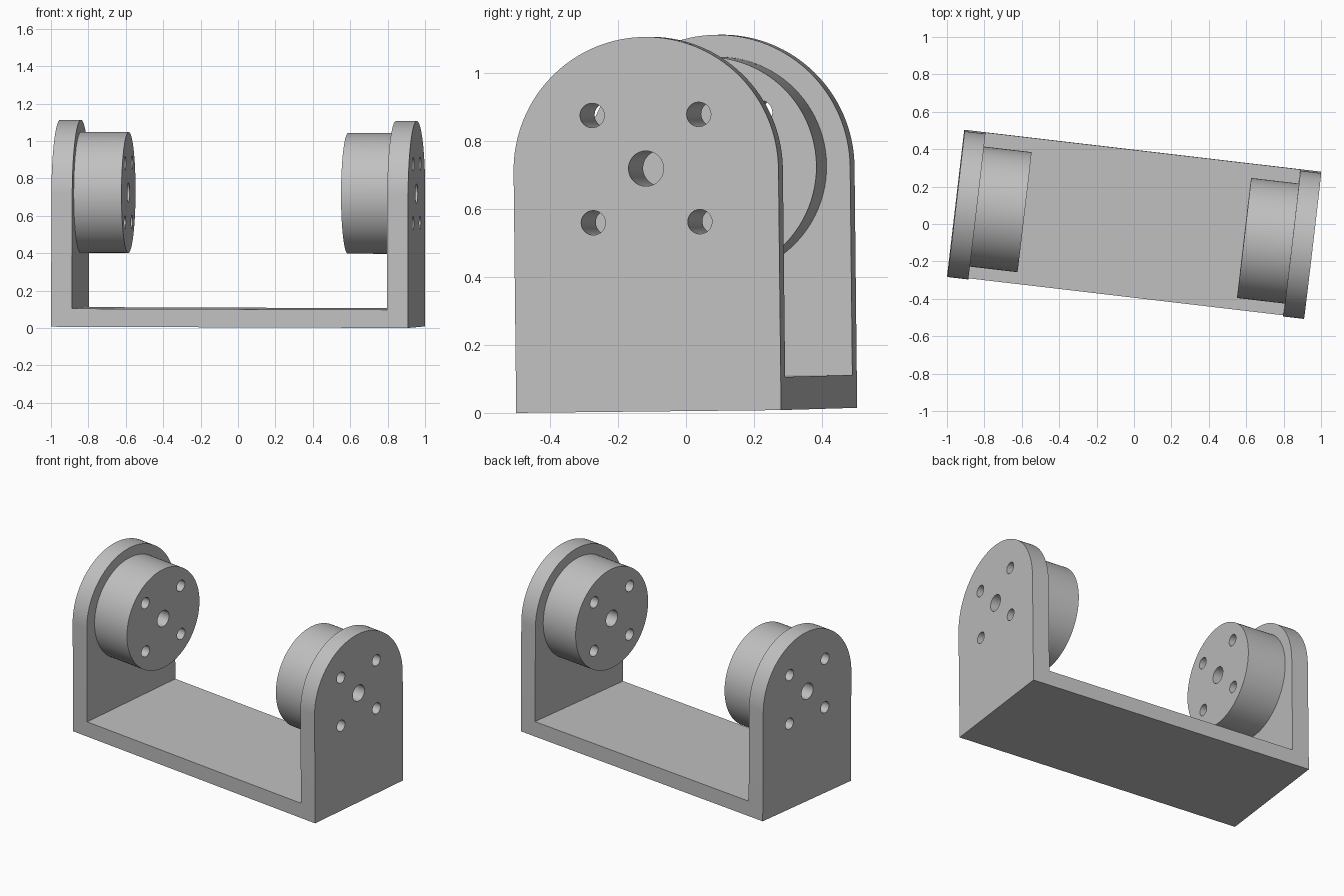
import bpy, bmesh
from math import pi, cos, sin, radians
from mathutils import Matrix, Vector

HALF_LENGTH, HALF_WIDTH = 0.96, 0.3925
WALL, FLOOR = 0.112, 0.097
ARCH_Z, HUB_Z = 0.71, 0.715
HUB_RADIUS, HUB_DEPTH = 0.323, 0.257
BOLT_OFFSET, BOLT_RADIUS, BORE_RADIUS = 0.158, 0.036, 0.052

if "Cube" in bpy.data.objects:
    bpy.data.objects.remove(bpy.data.objects["Cube"], do_unlink=True)

grey = bpy.data.materials.new("plain_grey")
grey.use_nodes = True
colour = (0.53, 0.53, 0.53, 1)
grey.diffuse_color = colour
grey.node_tree.nodes["Principled BSDF"].inputs["Base Color"].default_value = colour


def add_object(name, bm):
    bmesh.ops.recalc_face_normals(bm, faces=bm.faces)
    mesh = bpy.data.meshes.new(name)
    bm.to_mesh(mesh)
    bm.free()
    mesh.materials.append(grey)
    obj = bpy.data.objects.new(name, mesh)
    bpy.context.collection.objects.link(obj)
    return obj


def prism(name, outline, sweep):
    """Extrude a closed outline of 3D points along a vector."""
    bm = bmesh.new()
    face = bm.faces.new([bm.verts.new(p) for p in outline])
    swept = bmesh.ops.extrude_face_region(bm, geom=[face], use_keep_orig=True)
    moved = [g for g in swept["geom"] if isinstance(g, bmesh.types.BMVert)]
    bmesh.ops.translate(bm, verts=moved, vec=Vector(sweep))
    return add_object(name, bm)


def add_rod(bm, radius, length, centre, segments):
    """Cylinder lying along x."""
    place = Matrix.Translation(centre) @ Matrix.Rotation(pi / 2, 4, "Y")
    bmesh.ops.create_cone(bm, cap_ends=True, segments=segments, radius1=radius,
                          radius2=radius, depth=length, matrix=place)


def boolean(obj, cutter, operation):
    mod = obj.modifiers.new(operation.lower(), "BOOLEAN")
    mod.operation, mod.object, mod.solver = operation, cutter, "EXACT"
    activate(obj)
    bpy.ops.object.modifier_apply(modifier=mod.name)


def activate(obj):
    bpy.ops.object.select_all(action="DESELECT")
    obj.select_set(True)
    bpy.context.view_layer.objects.active = obj


# U-shaped bracket, trimmed to round-topped end plates
outer, inner = HALF_LENGTH, HALF_LENGTH - WALL
u_shape = [(-outer, 0), (outer, 0), (outer, 1.3), (inner, 1.3),
           (inner, FLOOR), (-inner, FLOOR), (-inner, 1.3), (-outer, 1.3)]
bracket = prism("bracket", [(x, -0.6, z) for x, z in u_shape], (0, 1.2, 0))

steps = 64
arch = [(-1.2, HALF_WIDTH * cos(pi * i / steps), ARCH_Z + HALF_WIDTH * sin(pi * i / steps))
        for i in range(steps + 1)]
arch += [(-1.2, -HALF_WIDTH, -0.2), (-1.2, HALF_WIDTH, -0.2)]
arch_cutter = prism("arch_cutter", arch, (2.4, 0, 0))
boolean(bracket, arch_cutter, "INTERSECT")

# Round hubs on the inner faces of the plates
parts = [bracket]
for name, side in (("left_hub", 1), ("right_hub", -1)):
    bm = bmesh.new()
    add_rod(bm, HUB_RADIUS, HUB_DEPTH, (side * (inner - HUB_DEPTH / 2), 0, HUB_Z), 96)
    parts.append(add_object(name, bm))

# Centre bore and four bolt holes through plates and hubs
bm = bmesh.new()
add_rod(bm, BORE_RADIUS, 2.4, (0, 0, HUB_Z), 48)
for sy in (-1, 1):
    for sz in (-1, 1):
        add_rod(bm, BOLT_RADIUS, 2.4, (0, sy * BOLT_OFFSET, HUB_Z + sz * BOLT_OFFSET), 32)
drill = add_object("hole_cutter", bm)
for part in parts:
    boolean(part, drill, "DIFFERENCE")

for cutter in (arch_cutter, drill):
    bpy.data.objects.remove(cutter, do_unlink=True)

# Whole assembly sits turned and very slightly tilted
pose = (Matrix.Translation((0, 0.002, 0.0075)) @ Matrix.Rotation(radians(-6.7), 4, "Z")
        @ Matrix.Rotation(radians(0.2), 4, "Y") @ Matrix.Rotation(radians(0.6), 4, "X"))
for part in parts:
    part.data.transform(pose)
    activate(part)
    bpy.ops.object.shade_smooth_by_angle(angle=radians(30))
